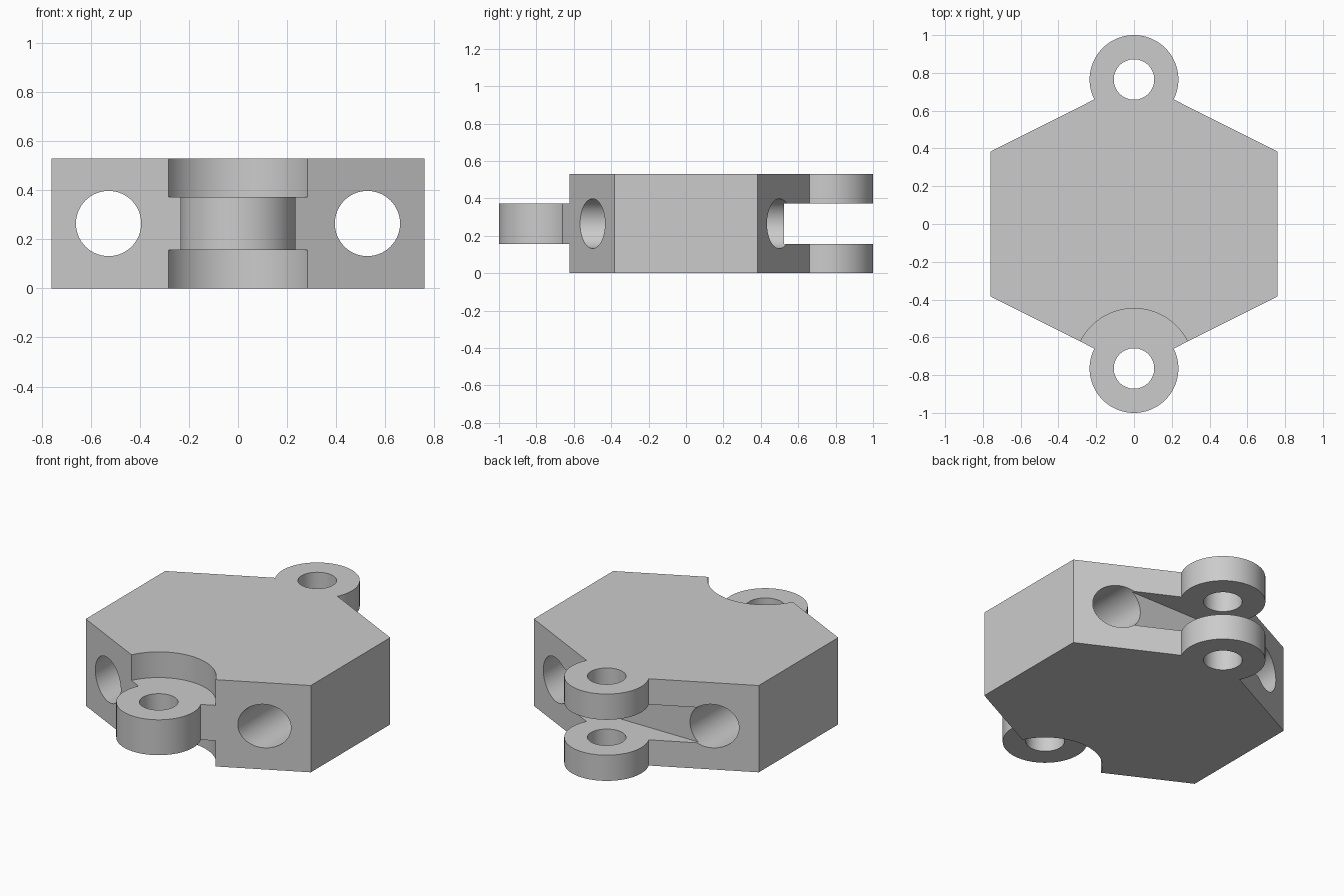
import bpy
from math import radians

old = bpy.data.objects.get("Cube")
if old:
    bpy.data.objects.remove(old, do_unlink=True)

HEIGHT = 0.53
MID = HEIGHT / 2
PIVOT = 0.765                # distance of each hinge axis from the centre
LUG_R, BORE_R, RELIEF_R = 0.235, 0.107, 0.318
GAP_LOW, GAP_HIGH = 0.157, 0.373

grey = bpy.data.materials.new("plain grey")
grey.use_nodes = True
colour = (0.6, 0.6, 0.6, 1)
grey.diffuse_color = colour
grey.node_tree.nodes["Principled BSDF"].inputs["Base Color"].default_value = colour


def prism(name, outline, z0, z1):
    """Upright solid from a flat outline."""
    n = len(outline)
    verts = [(x, y, z) for z in (z0, z1) for x, y in outline]
    faces = [list(range(n))[::-1], list(range(n, 2 * n))]
    faces += [(i, (i + 1) % n, n + (i + 1) % n, n + i) for i in range(n)]
    mesh = bpy.data.meshes.new(name)
    mesh.from_pydata(verts, [], faces)
    mesh.materials.append(grey)
    obj = bpy.data.objects.new(name, mesh)
    bpy.context.collection.objects.link(obj)
    return obj


def cylinder(name, radius, centre, depth, rotation=(0, 0, 0)):
    bpy.ops.mesh.primitive_cylinder_add(vertices=96, radius=radius, depth=depth,
                                        location=centre, rotation=rotation)
    obj = bpy.context.object
    obj.name = name
    obj.data.materials.append(grey)
    return obj


def combine(base, tool, operation):
    """Apply a boolean to the base and discard the tool."""
    mod = base.modifiers.new(operation.lower(), "BOOLEAN")
    mod.operation, mod.object, mod.solver = operation, tool, "EXACT"
    bpy.context.view_layer.objects.active = base
    bpy.ops.object.modifier_apply(modifier=mod.name)
    bpy.data.objects.remove(tool, do_unlink=True)


# Hexagonal block
w, h = 0.76, 0.383
link = prism("hinge_link", [(0, -PIVOT), (w, -h), (w, h),
                            (0, PIVOT), (-w, h), (-w, -h)], 0, HEIGHT)

# Round reliefs above and below the front lug
for z in (GAP_LOW - 0.5, GAP_HIGH + 0.5):
    combine(link, cylinder("relief", RELIEF_R, (0, -PIVOT, z), 1), "DIFFERENCE")

# Single front lug and full-height rear lug
combine(link, cylinder("front_lug", LUG_R, (0, -PIVOT, MID), GAP_HIGH - GAP_LOW), "UNION")
combine(link, cylinder("rear_lug", LUG_R, (0, PIVOT, MID), HEIGHT), "UNION")

# Slot that splits the rear lug into a fork
slot = prism("slot", [(-1, 0.525), (1, 0.525), (1, 1.2), (-1, 1.2)], GAP_LOW, GAP_HIGH)
combine(link, slot, "DIFFERENCE")

# Hinge pin bores, then the two long holes from front to back
for side in (-1, 1):
    combine(link, cylinder("pin_bore", BORE_R, (0, side * PIVOT, MID), 2), "DIFFERENCE")
    combine(link, cylinder("long_hole", 0.133, (side * 0.528, 0, MID), 3,
                           (radians(90), 0, 0)), "DIFFERENCE")

# Smooth bores and lugs, crisp edges
bpy.ops.object.select_all(action="DESELECT")
link.select_set(True)
bpy.context.view_layer.objects.active = link
bpy.ops.object.shade_smooth_by_angle(angle=radians(25))
